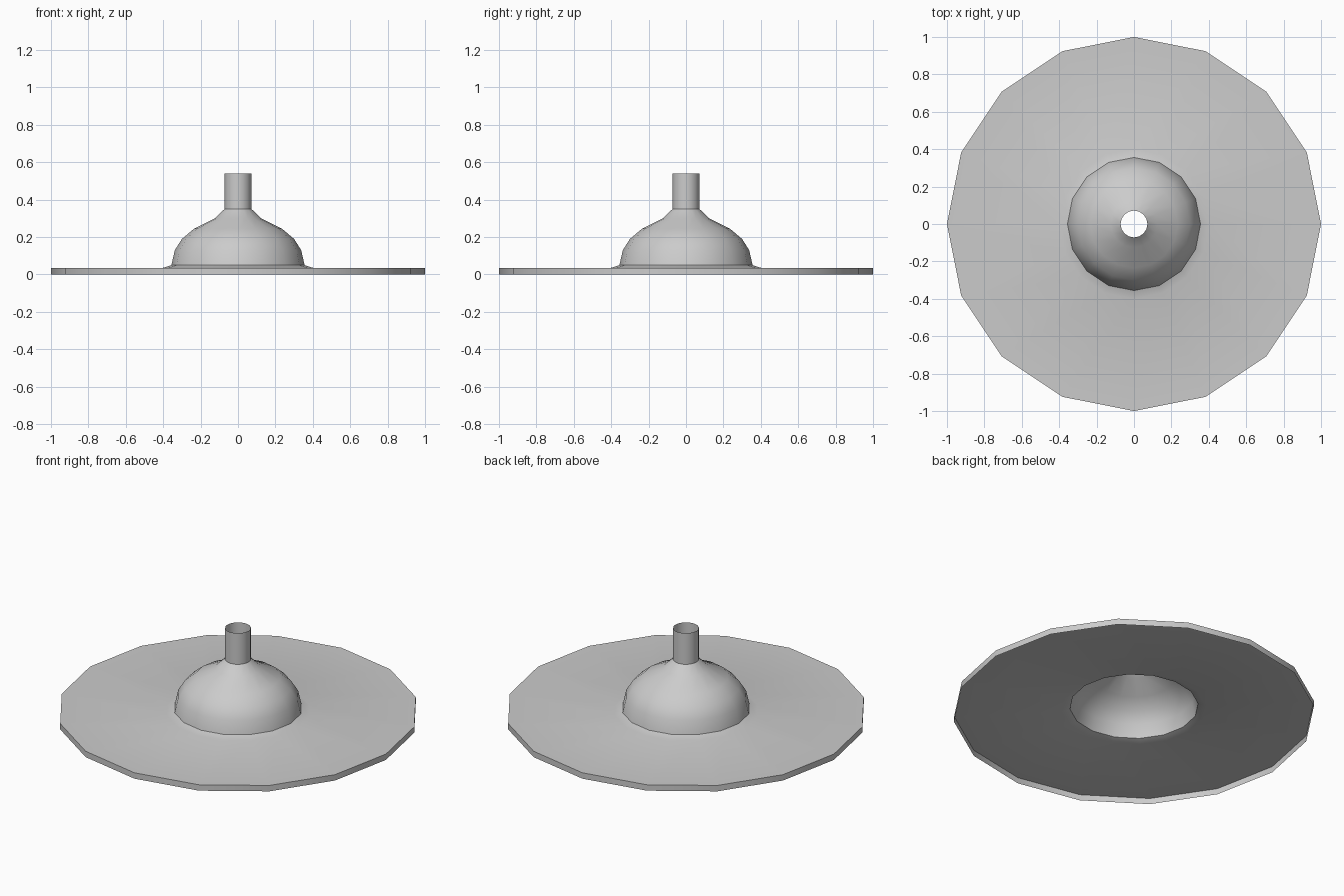
import bpy, bmesh, math

if "Cube" in bpy.data.objects:
    bpy.data.objects.remove(bpy.data.objects["Cube"])

SIDES = 16


def lathe(name, profile):
    """Spin an open (radius, height) profile into a single-skin surface."""
    bm = bmesh.new()
    rings = []
    for r, z in profile:
        rings.append([bm.verts.new((r * math.cos(2 * math.pi * i / SIDES),
                                    r * math.sin(2 * math.pi * i / SIDES), z))
                      for i in range(SIDES)])
    for low, high in zip(rings, rings[1:]):
        for i in range(SIDES):
            j = (i + 1) % SIDES
            bm.faces.new((low[i], low[j], high[j], high[i]))
    mesh = bpy.data.meshes.new(name)
    bm.to_mesh(mesh)
    bm.free()
    obj = bpy.data.objects.new(name, mesh)
    bpy.context.collection.objects.link(obj)
    bpy.ops.object.select_all(action='DESELECT')
    obj.select_set(True)
    bpy.context.view_layer.objects.active = obj
    bpy.ops.object.shade_smooth_by_angle(angle=math.radians(30))
    return obj


# Thin open-bottomed shade: rim, flat brim, dome and open neck tube
lathe("lamp_shade", [
    (1.0, 0.0), (1.0, 0.036),                    # rim
    (0.40, 0.036), (0.356, 0.05),                # brim rising to the dome
    (0.338, 0.13), (0.30, 0.19), (0.235, 0.245),  # dome
    (0.125, 0.30), (0.072, 0.35),                # shoulder
    (0.072, 0.54),                               # neck
])
